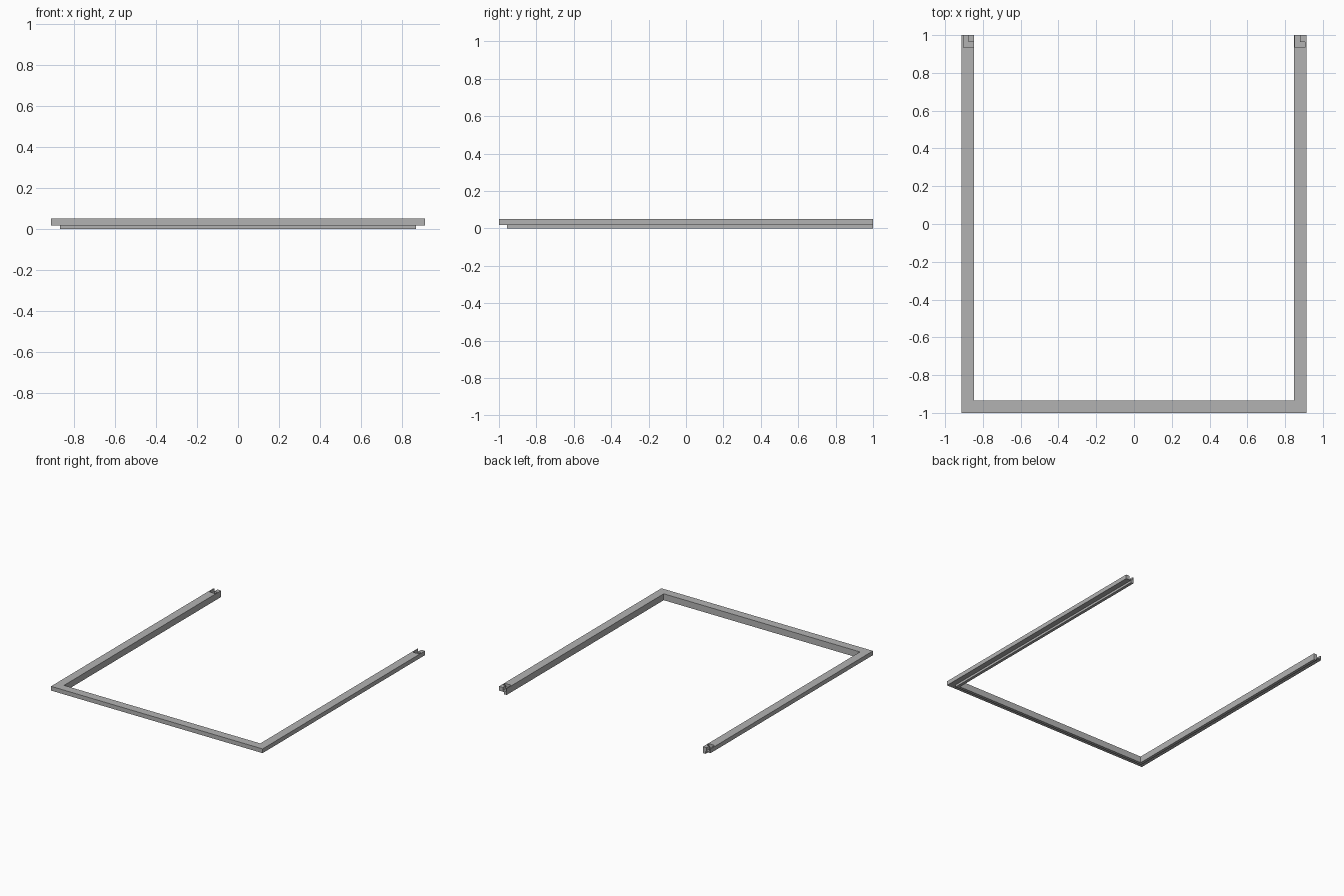
import bpy
import bmesh

cube = bpy.data.objects.get("Cube")
if cube:
    bpy.data.objects.remove(cube, do_unlink=True)

HALF_W, HALF_L = 0.912, 1.0
TOP, STEP, RAIL, LIP = 0.05, 0.017, 0.066, 0.043
SLOT_FLOOR = 0.025

grey = bpy.data.materials.new("plain grey")
grey.use_nodes = True
colour = (0.45, 0.45, 0.45, 1)
grey.diffuse_color = colour
grey.node_tree.nodes["Principled BSDF"].inputs["Base Color"].default_value = colour


def make_object(name, bm):
    bmesh.ops.recalc_face_normals(bm, faces=bm.faces)
    mesh = bpy.data.meshes.new(name)
    bm.to_mesh(mesh)
    bm.free()
    mesh.materials.append(grey)
    obj = bpy.data.objects.new(name, mesh)
    bpy.context.collection.objects.link(obj)
    return obj


def bridge(bm, rings):
    """Skin a row of matching closed rings and cap both ends."""
    rows = [[bm.verts.new(p) for p in ring] for ring in rings]
    for a, b in zip(rows, rows[1:]):
        for i in range(len(a)):
            j = (i + 1) % len(a)
            bm.faces.new((a[i], a[j], b[j], b[i]))
    bm.faces.new(rows[0])
    bm.faces.new(rows[-1])


# Three-sided frame: stepped rail profile (inset, height) mitred round the path
profile = [(0, STEP), (0, TOP), (RAIL, TOP), (RAIL, 0), (LIP, 0), (LIP, STEP)]
stations = [(-1, False), (-1, True), (1, True), (1, False)]
rings = [[(side * (HALF_W - d), -HALF_L + d if corner else HALF_L, z)
          for d, z in profile] for side, corner in stations]
bm = bmesh.new()
bridge(bm, rings)
frame = make_object("frame", bm)

# L-shaped joint slots, both facing the same way, open at the rail ends
L_SHAPE = [(-0.026, 0.935), (0.026, 0.935), (0.026, 0.963),
           (0, 0.963), (0, 1.05), (-0.026, 1.05)]
bm = bmesh.new()
for side in (-1, 1):
    centre = side * (HALF_W - RAIL / 2) + 0.002 * (side < 0)
    bridge(bm, [[(centre + x, y, z) for x, y in L_SHAPE]
                for z in (SLOT_FLOOR, TOP + 0.05)])
cutter = make_object("slot_cutter", bm)
cutter.hide_render = True

cut = frame.modifiers.new("joint slots", "BOOLEAN")
cut.operation = "DIFFERENCE"
cut.solver = "EXACT"
cut.object = cutter
bpy.context.view_layer.objects.active = frame
bpy.ops.object.modifier_apply(modifier=cut.name)
bpy.data.objects.remove(cutter, do_unlink=True)
